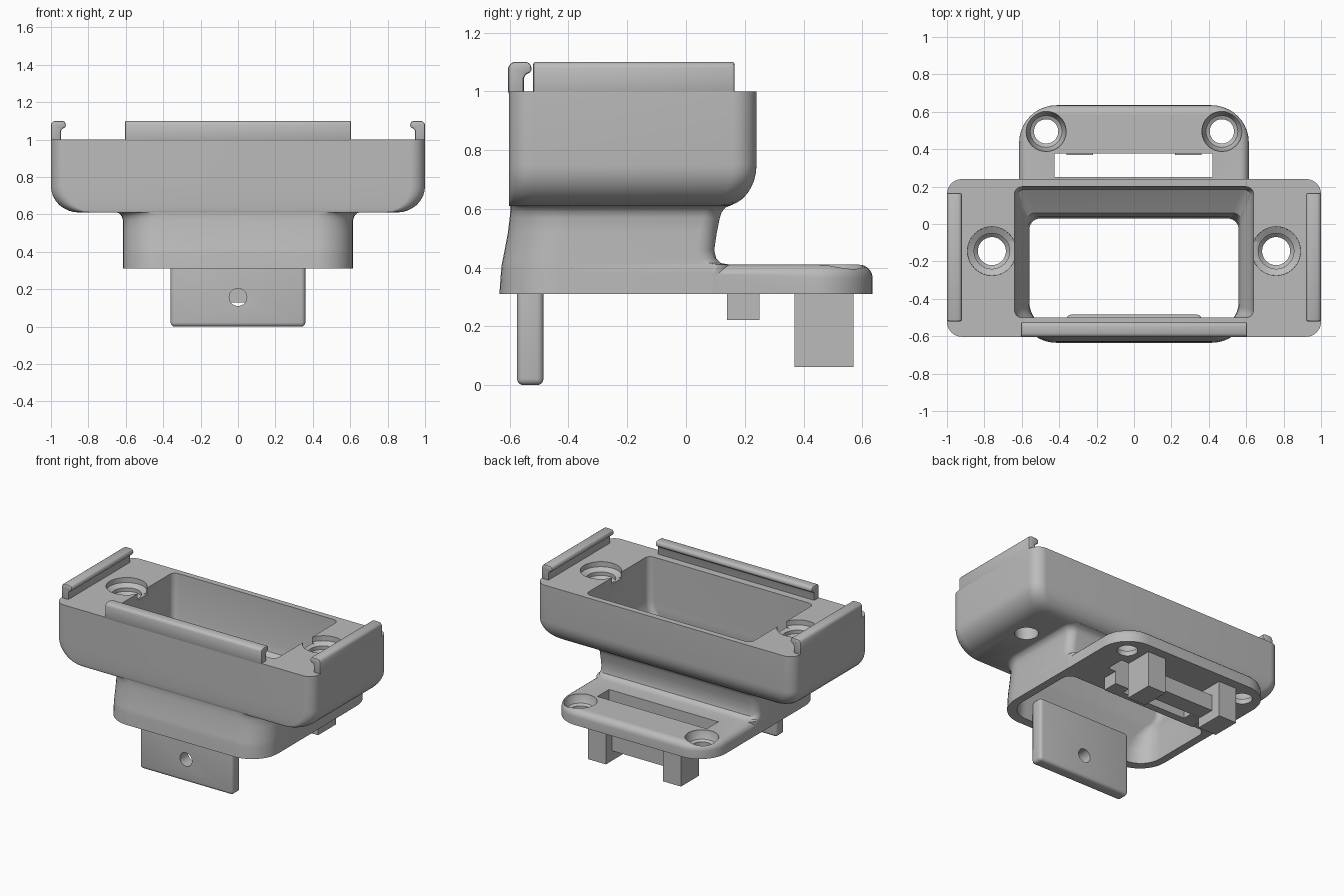
import bpy, bmesh, math

cube = bpy.data.objects.get("Cube")
if cube:
    bpy.data.objects.remove(cube, do_unlink=True)

grey = bpy.data.materials.new("plain grey")
grey.use_nodes = True
grey.diffuse_color = (0.5, 0.5, 0.5, 1)
grey.node_tree.nodes["Principled BSDF"].inputs["Base Color"].default_value = (0.5, 0.5, 0.5, 1)


def finish(name, bm):
    bmesh.ops.recalc_face_normals(bm, faces=bm.faces)
    mesh = bpy.data.meshes.new(name)
    bm.to_mesh(mesh)
    bm.free()
    mesh.materials.append(grey)
    ob = bpy.data.objects.new(name, mesh)
    bpy.context.collection.objects.link(ob)
    return ob


def outline(x, y0, y1, front_r, back_r, steps=10):
    """Rounded rectangle, mirrored in x, with separate front and back corner radii."""
    pts = []
    corners = ((1, 1, back_r), (-1, 1, back_r), (-1, -1, front_r), (1, -1, front_r))
    for quarter, (sx, sy, r) in enumerate(corners):
        cx, cy = sx * (x - r), (y1 - r if sy > 0 else y0 + r)
        for i in range(steps + 1):
            a = math.pi / 2 * (quarter + i / steps)
            pts.append((cx + r * math.cos(a), cy + r * math.sin(a)))
    return pts


def loft(name, sections):
    """Skin stacked outlines; each section is (z, outline points)."""
    bm = bmesh.new()
    rings = [[bm.verts.new((px, py, z)) for px, py in pts] for z, pts in sections]
    n = len(rings[0])
    for low, high in zip(rings, rings[1:]):
        for i in range(n):
            j = (i + 1) % n
            bm.faces.new((low[i], low[j], high[j], high[i]))
    bm.faces.new(rings[0][::-1])
    bm.faces.new(rings[-1])
    return finish(name, bm)


def box(name, x0, x1, y0, y1, z0, z1):
    bm = bmesh.new()
    bmesh.ops.create_cube(bm, size=1)
    for v in bm.verts:
        v.co = ((x0, x1)[v.co.x > 0], (y0, y1)[v.co.y > 0], (z0, z1)[v.co.z > 0])
    return finish(name, bm)


def turned(name, x, y, profile):
    """Round cutter from (radius, z) pairs."""
    ring = [i * math.tau / 40 for i in range(40)]
    return loft(name, [(z, [(x + r * math.cos(a), y + r * math.sin(a)) for a in ring])
                       for r, z in profile])


def prism(name, points, start, length, along):
    """Extrude a cross-section along 'x' or 'y'; points are (across, z)."""
    bm = bmesh.new()
    verts = [bm.verts.new((start, a, z) if along == "x" else (a, start, z)) for a, z in points]
    face = bm.faces.new(verts)
    new = bmesh.ops.extrude_face_region(bm, geom=[face])["geom"]
    offset = (length, 0, 0) if along == "x" else (0, length, 0)
    bmesh.ops.translate(bm, vec=offset, verts=[g for g in new if isinstance(g, bmesh.types.BMVert)])
    return finish(name, bm)


def apply_modifier(ob, mod):
    bpy.context.view_layer.objects.active = ob
    bpy.ops.object.modifier_apply(modifier=mod.name)


def boolean(ob, other, operation):
    mod = ob.modifiers.new("combine", "BOOLEAN")
    mod.operation, mod.solver, mod.object = operation, "EXACT", other
    apply_modifier(ob, mod)
    bpy.data.objects.remove(other, do_unlink=True)


def bevel(ob, width, segments=4):
    mod = ob.modifiers.new("round", "BEVEL")
    mod.width, mod.segments, mod.limit_method = width, segments, "ANGLE"
    apply_modifier(ob, mod)
    return ob


# Upper housing: rounded underside at the ends and back, straight front
sections = []
for i in range(9):
    a = math.pi / 2 * i / 8
    ease = 1 - math.sin(a)
    sections.append((0.75 - 0.14 * math.cos(a),
                     outline(1 - 0.15 * ease, -0.603, 0.24 - 0.11 * ease, 0.08, 0.08)))
sections.append((1.0, outline(1, -0.603, 0.24, 0.08, 0.08)))
housing = loft("housing", sections)

# Neck: swept front, flared where it meets the housing, filleted at the plate
neck_rows = ((0.31, 0.615, -0.635, 0.15), (0.38, 0.615, -0.63, 0.15), (0.41, 0.615, -0.627, 0.15),
             (0.415, 0.615, -0.626, 0.12), (0.43, 0.615, -0.623, 0.103), (0.46, 0.615, -0.617, 0.096),
             (0.52, 0.615, -0.606, 0.105), (0.57, 0.615, -0.6, 0.115), (0.59, 0.622, -0.598, 0.122),
             (0.605, 0.635, -0.598, 0.135), (0.615, 0.66, -0.598, 0.16), (0.66, 0.66, -0.598, 0.16))
boolean(housing, loft("neck", [(z, outline(x, y0, y1, 0.2, 0.06)) for z, x, y0, y1 in neck_rows]), "UNION")

# Mounting plate with a rounded upper edge
plate_rows = [(0.31, 0)] + [(0.365 + 0.045 * math.sin(a), 0.045 * (1 - math.cos(a)))
                            for a in (math.pi / 2 * i / 5 for i in range(6))]
boolean(housing, loft("plate", [(z, outline(0.614 - d, -0.2, 0.635 - d, 0.1, 0.2 - d))
                                for z, d in plate_rows]), "UNION")

# Tapered opening through housing and neck
opening_rows = ((0.2, 0.56, -0.578, 0.03, 0.15, 0.06), (0.4, 0.56, -0.565, 0.03, 0.15, 0.06),
                (0.5, 0.563, -0.535, 0.04, 0.11, 0.05), (0.56, 0.575, -0.51, 0.06, 0.07, 0.05),
                (0.6, 0.6, -0.5, 0.12, 0.05, 0.05), (0.65, 0.625, -0.5, 0.185, 0.04, 0.04),
                (0.7, 0.635, -0.5, 0.197, 0.04, 0.04), (1.1, 0.64, -0.5, 0.2, 0.04, 0.04))
boolean(housing, loft("opening", [(z, outline(x, y0, y1, rf, rb))
                                  for z, x, y0, y1, rf, rb in opening_rows]), "DIFFERENCE")

# Screw seats on the housing and plate, and the long slot
for side in (-1, 1):
    boolean(housing, turned("seat_cutter", side * 0.76, -0.145,
                            ((0.075, 0.5), (0.075, 0.9), (0.095, 0.92), (0.095, 0.945),
                             (0.13, 0.965), (0.132, 1.1))), "DIFFERENCE")
    xs = sorted((side * 0.6, side * 0.72))
    boolean(housing, box("channel_cutter", *xs, -0.195, -0.095, 0.955, 1.1), "DIFFERENCE")
    boolean(housing, turned("screw_cutter", side * 0.47, 0.495,
                            ((0.065, 0.2), (0.065, 0.345), (0.085, 0.355), (0.107, 0.4),
                             (0.107, 0.5))), "DIFFERENCE")
boolean(housing, box("slot_cutter", -0.425, 0.42, 0.25, 0.378, 0.2, 0.5), "DIFFERENCE")

# Hooked rails: a stem on the outside with a lip pointing inwards
parts = [housing]
hook = ((0, 0.99), (0, 1.08), (0.006, 1.094), (0.02, 1.1), (0.066, 1.1), (0.078, 1.09),
        (0.08, 1.07), (0.072, 1.063), (0.06, 1.058), (0.053, 1.045), (0.053, 0.99))
for side, label in ((1, "left"), (-1, "right")):
    parts.append(prism(label + "_rail", [(side * (1 - a), z) for a, z in hook], -0.52, 0.685, "y"))
parts.append(prism("front_rail", [(a - 0.605, z) for a, z in hook], -0.605, 1.21, "x"))
for rail in parts[1:]:
    bevel(rail, 0.008, 2)

# Front tongue with a cross hole
tongue = bevel(box("front_tongue", -0.36, 0.36, -0.575, -0.485, 0, 0.45), 0.022)
hole = turned("hole_cutter", 0, 0, ((0.047, -1), (0.047, 1)))
hole.rotation_euler.x = math.pi / 2
hole.location.z = 0.157
bpy.context.view_layer.update()
boolean(tongue, hole, "DIFFERENCE")
parts.append(tongue)

# Clip under the plate: two legs, a bridge and a shorter bar
for side, label in ((1, "left"), (-1, "right")):
    xs = sorted((side * 0.22, side * 0.36))
    parts.append(box(label + "_clip_leg", *xs, 0.37, 0.57, 0.062, 0.315))
    xs = sorted((side * 0.25, side * 0.36))
    parts.append(box(label + "_clip_stub", *xs, 0.14, 0.25, 0.222, 0.315))
parts.append(box("clip_bridge", -0.23, 0.23, 0.38, 0.5, 0.13, 0.24))
parts.append(box("clip_bar", -0.26, 0.26, 0.14, 0.19, 0.222, 0.315))

# Smooth curved faces, keeping crisp edges
for ob in parts:
    bpy.ops.object.select_all(action="DESELECT")
    ob.select_set(True)
    bpy.context.view_layer.objects.active = ob
    bpy.ops.object.shade_smooth_by_angle(angle=math.radians(32))
